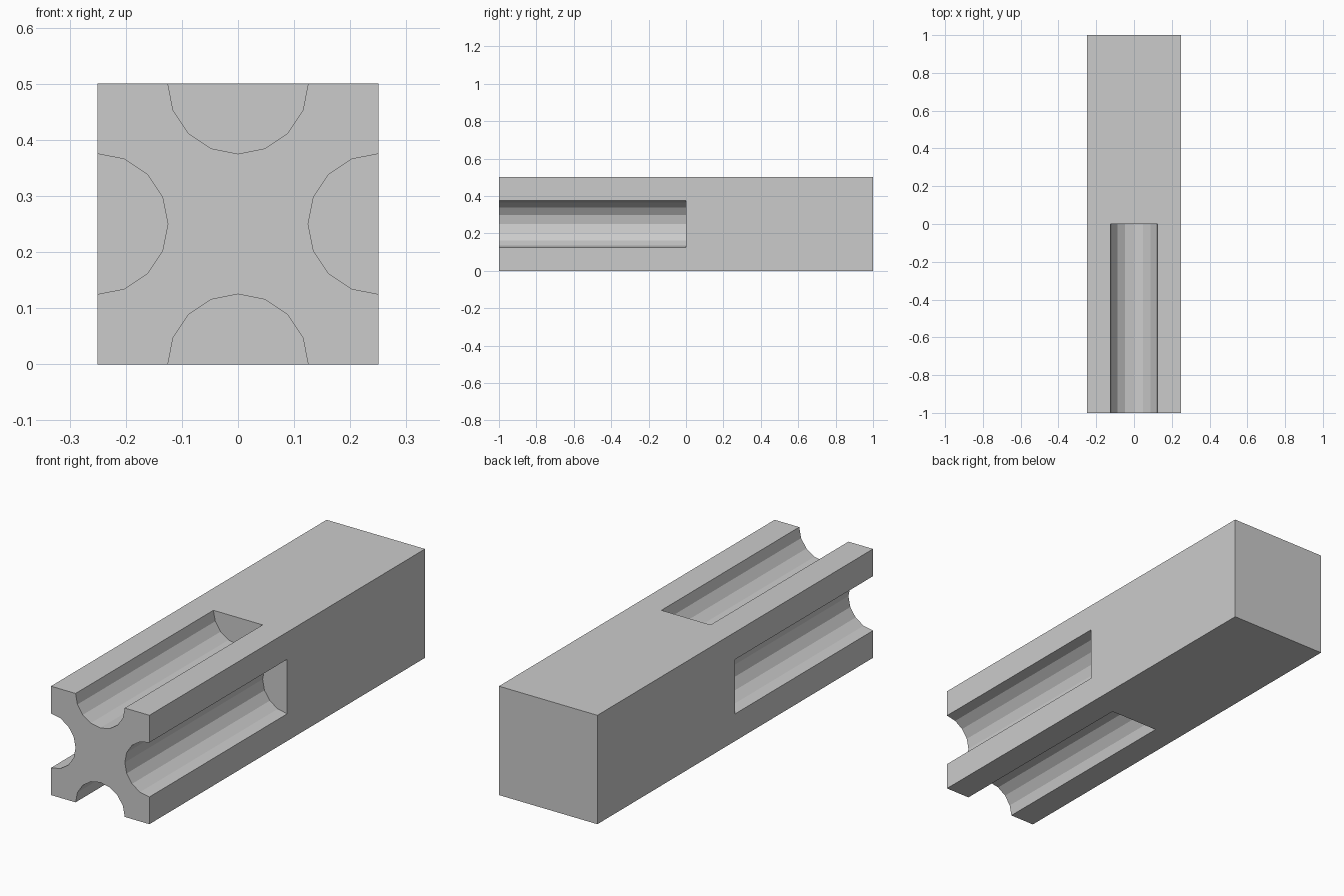
import bpy, bmesh
from math import sin, cos, pi

if "Cube" in bpy.data.objects:
    bpy.data.objects.remove(bpy.data.objects["Cube"])

HALF, RADIUS, STEPS = 0.25, 0.125, 8
bm = bmesh.new()


def vert(p, y, quarter):
    # place a section point, turned in quarter turns about the bar's axis
    x, z = p
    for _ in range(quarter):
        x, z = -z, x
    return bm.verts.new((x, y, z + HALF))


# Corner edges of the bar
front = [vert((-HALF, -HALF), -1, k) for k in range(4)]
back = [vert((-HALF, -HALF), 1, k) for k in range(4)]

# Half-round groove, repeated on all four sides
arc = [(RADIUS * cos(pi - pi * i / STEPS), -HALF + RADIUS * sin(pi * i / STEPS))
       for i in range(STEPS + 1)]
outline = []
for k in range(4):
    n = (k + 1) % 4
    mouth = [vert(p, -1, k) for p in arc]
    stop = [vert(p, 0, k) for p in arc]
    for i in range(STEPS):
        bm.faces.new((mouth[i], mouth[i + 1], stop[i + 1], stop[i]))
    bm.faces.new(stop)
    # flat side around the groove
    bm.faces.new((front[k], mouth[0], stop[0], stop[-1], mouth[-1],
                  front[n], back[n], back[k]))
    outline += [front[k]] + mouth

# End caps
bm.faces.new(outline)
bm.faces.new(back)
bmesh.ops.recalc_face_normals(bm, faces=bm.faces)

mesh = bpy.data.meshes.new("grooved_bar")
bm.to_mesh(mesh)
bm.free()
bpy.context.collection.objects.link(bpy.data.objects.new("grooved_bar", mesh))
